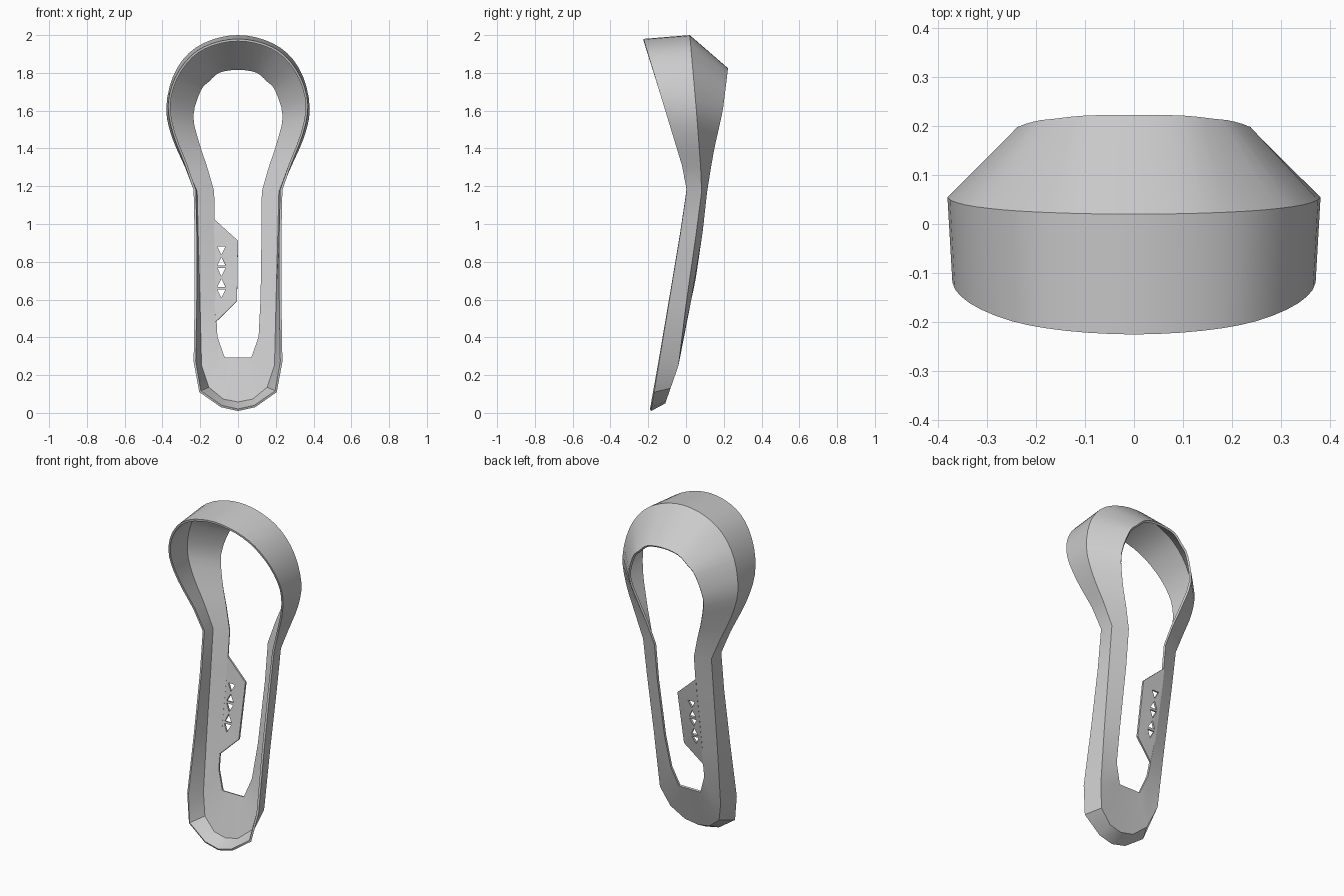
import bpy
import bmesh
import math
from mathutils import Vector

cube = bpy.data.objects.get("Cube")
if cube:
    bpy.data.objects.remove(cube, do_unlink=True)

# One plain grey material
grey = bpy.data.materials.new("light_grey")
grey.use_nodes = True
colour = (0.6, 0.6, 0.6, 1)
grey.diffuse_color = colour
grey.node_tree.nodes["Principled BSDF"].inputs["Base Color"].default_value = colour

# Depth (y) of each outline, as (height, depth) pairs
RIM_DEPTH = [(0.01, -0.185), (1.16, 0.005), (1.24, 0), (1.98, -0.225)]
CREASE_DEPTH = [(0.05, -0.11), (0.25, -0.04), (0.49, 0), (0.76, 0.01),
                (1.02, 0.07), (1.2, 0.085), (1.6, 0.055), (2, 0.02)]
HOLE_DEPTH = [(0.29, -0.035), (0.47, 0), (0.7, 0.05), (0.97, 0.09),
              (1.2, 0.115), (1.4, 0.15), (1.6, 0.195), (1.82, 0.222)]

# Right half outlines from top to bottom, as (x, z)
RIM = [(0, 1.98), (0.14, 1.955), (0.25, 1.89), (0.335, 1.77), (0.37, 1.63),
       (0.345, 1.48), (0.28, 1.31), (0.235, 1.18), (0.23, 0.95), (0.23, 0.6),
       (0.235, 0.27), (0.205, 0.11), (0.09, 0.03), (0, 0.01)]
CREASE = [(0, 2), (0.14, 1.975), (0.26, 1.905), (0.345, 1.78), (0.38, 1.61),
          (0.35, 1.46), (0.28, 1.3), (0.225, 1.17), (0.22, 0.95), (0.21, 0.6),
          (0.2, 0.25), (0.16, 0.13), (0.08, 0.065), (0, 0.05)]
HOLE = [(0, 1.825), (0.1, 1.81), (0.16, 1.76), (0.205, 1.71), (0.245, 1.57),
        (0.21, 1.42), (0.165, 1.29), (0.13, 1.17), (0.128, 0.95), (0.122, 0.6),
        (0.11, 0.4), (0.07, 0.29), (0.03, 0.29), (0, 0.29)]
ROUND_SEGMENTS = 6
STEPS = 3


def depth(table, z):
    """Linear interpolation of depth at a height."""
    z = min(max(z, table[0][0]), table[-1][0])
    for (z0, y0), (z1, y1) in zip(table, table[1:]):
        if z <= z1:
            return y0 + (y1 - y0) * (z - z0) / (z1 - z0)


def rounded(points):
    """Smooth the head of a half outline, keep the handle straight."""
    pts = [Vector(p) for p in points]
    mirrored = Vector((-pts[1].x, pts[1].y))
    out = []
    for i in range(ROUND_SEGMENTS):
        a = pts[i - 1] if i else mirrored
        b, c, d = pts[i:i + 3]
        for k in range(STEPS):
            t = k / STEPS
            out.append(b + ((c - a) * t + (2 * a - 5 * b + 4 * c - d) * t ** 2
                            + (3 * b - a - 3 * c + d) * t ** 3) / 2)
    return out + pts[ROUND_SEGMENTS:]


def full_loop(points, table):
    """Mirror a half outline into a closed loop in space."""
    half = rounded(points)
    whole = half + [Vector((-p.x, p.y)) for p in half[-2:0:-1]]
    return [(p.x, depth(table, p.y), p.y) for p in whole]


def finish(bm, name, thickness):
    """Turn a sheet into a thin, smooth shaded object."""
    mesh = bpy.data.meshes.new(name)
    bm.to_mesh(mesh)
    bm.free()
    mesh.materials.append(grey)
    obj = bpy.data.objects.new(name, mesh)
    bpy.context.collection.objects.link(obj)
    solid = obj.modifiers.new("thickness", 'SOLIDIFY')
    solid.thickness = thickness
    solid.offset = -1
    bpy.ops.object.select_all(action='DESELECT')
    obj.select_set(True)
    bpy.context.view_layer.objects.active = obj
    bpy.ops.object.modifier_apply(modifier=solid.name)
    bpy.ops.object.shade_smooth_by_angle(angle=math.radians(30))
    return obj


# Frame: side wall from rim to crease, then back flange to the hole
bm = bmesh.new()
loops = [[bm.verts.new(p) for p in full_loop(points, table)]
         for points, table in ((RIM, RIM_DEPTH), (CREASE, CREASE_DEPTH),
                               (HOLE, HOLE_DEPTH))]
count = len(loops[0])
for outer, inner in zip(loops, loops[1:]):
    for i in range(count):
        j = (i + 1) % count
        bm.faces.new((outer[i], outer[j], inner[j], inner[i]))
finish(bm, "loop_frame", 0.012)

# Side tab: flat plate with a row of triangular perforations
bm = bmesh.new()


def outline(points):
    verts = [bm.verts.new((x, 0, z)) for x, z in points]
    return [bm.edges.new((v, verts[i - 1])) for i, v in enumerate(verts)]


edges = outline([(-0.132, 1.03), (0, 0.91), (-0.005, 0.59), (-0.118, 0.48),
                 (-0.126, 0.6), (-0.132, 0.95)])
for i in range(5):
    z = 0.63 + i * 0.057
    tip = 0.022 if i % 2 else -0.022
    edges += outline([(-0.11, z - tip), (-0.065, z - tip), (-0.088, z + tip)])
bmesh.ops.triangle_fill(bm, use_beauty=True, edges=edges, normal=(0, 1, 0))
for v in bm.verts:
    v.co.y = depth(HOLE_DEPTH, v.co.z)
bm.normal_update()
for f in bm.faces:
    if f.normal.y < 0:
        f.normal_flip()
finish(bm, "side_tab", 0.012)
